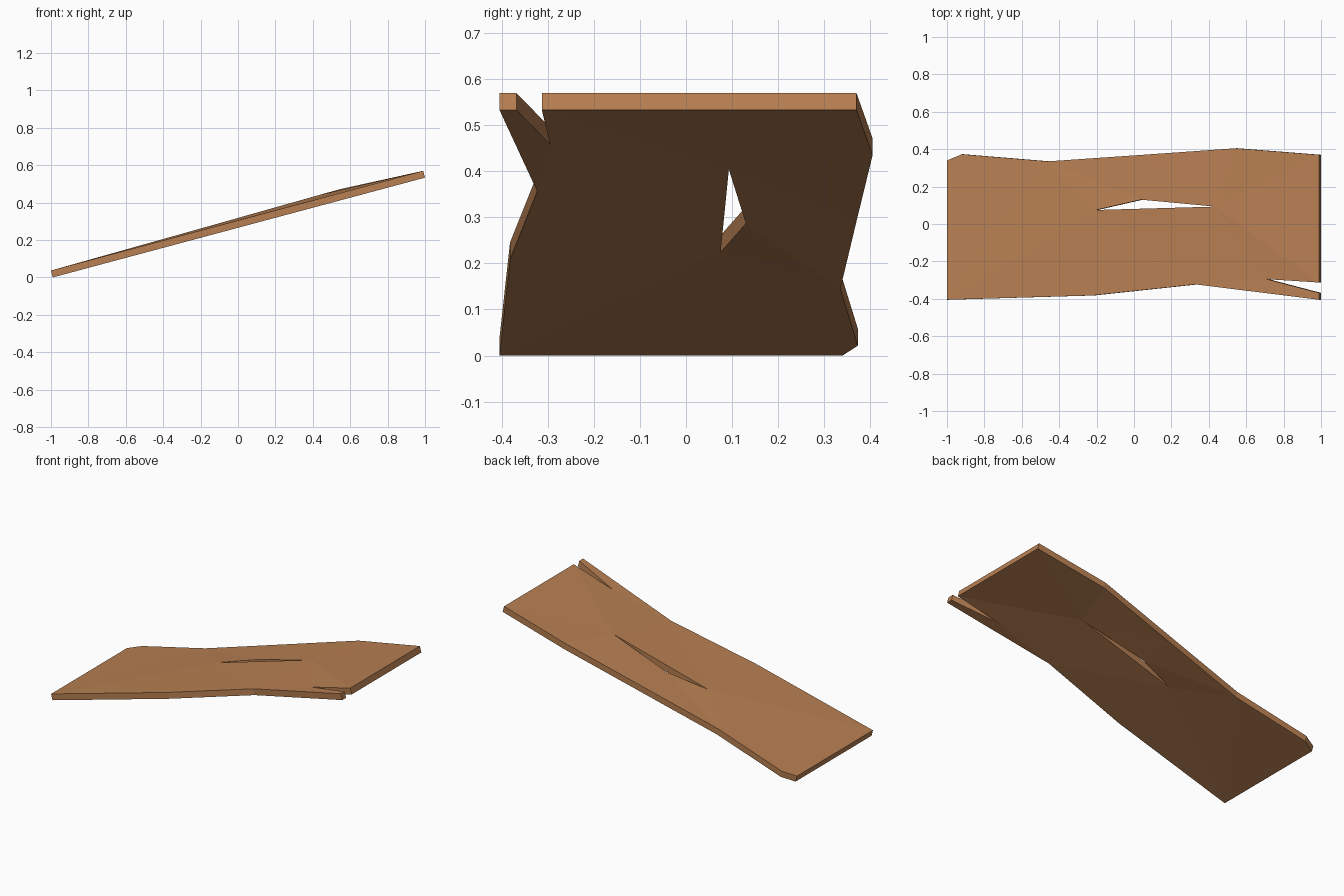
import bpy, bmesh, math

if "Cube" in bpy.data.objects:
    bpy.data.objects.remove(bpy.data.objects["Cube"])

TILT = math.radians(15)
THICK = 0.038

wood = bpy.data.materials.new("warm brown wood")
wood.diffuse_color = (0.48, 0.215, 0.085, 1)
wood.use_nodes = True
wood.node_tree.nodes["Principled BSDF"].inputs["Base Color"].default_value = wood.diffuse_color

# Plan outline (x, y, warp lift): front edge, split end, back edge, then the crack
points = [
    (-1, -.405, 0), (-.22, -.382, 0), (.33, -.323, 0), (.99, -.405, 0),
    (.99, -.368, 0), (.71, -.295, 0), (.99, -.313, 0), (.99, .37, 0),
    (.55, .405, .02), (.05, .37, .01), (-.46, .335, 0), (-.92, .373, 0),
    (-1, .34, 0), (-.2, .075, .01), (.04, .13, .008), (.44, .093, .019)]
# Facets of the plank surface, leaving the crack (13, 14, 15) open
facets = [
    (0, 1, 13), (0, 13, 10), (0, 10, 11, 12), (1, 2, 13), (2, 15, 13),
    (2, 5, 15), (2, 3, 4, 5), (5, 6, 15), (6, 7, 15), (7, 8, 15),
    (8, 9, 15), (9, 14, 15), (9, 10, 14), (10, 13, 14)]

# Top sheet, laid flat along its own length
bm = bmesh.new()
verts = [bm.verts.new(((x + 1) / math.cos(TILT), y, THICK + lift))
         for x, y, lift in points]
top = [bm.faces.new([verts[i] for i in f]) for f in facets]

# Copy it down for the underside and wall up every open edge
rim = [(l.vert, l.link_loop_next.vert) for f in top for l in f.loops
       if l.edge.is_boundary]
low = {v: bm.verts.new((v.co.x, v.co.y, v.co.z - THICK)) for v in verts}
for f in top:
    bm.faces.new([low[v] for v in reversed(f.verts)])
for a, b in rim:
    bm.faces.new((b, a, low[a], low[b]))
bmesh.ops.recalc_face_normals(bm, faces=bm.faces)

mesh = bpy.data.meshes.new("broken_plank")
bm.to_mesh(mesh)
bm.free()
mesh.materials.append(wood)

# Tilt the plank up towards +x, resting on its lower edge
plank = bpy.data.objects.new("broken_plank", mesh)
plank.rotation_euler.y = -TILT
plank.location.x = -1 + THICK * math.sin(TILT)
bpy.context.collection.objects.link(plank)
